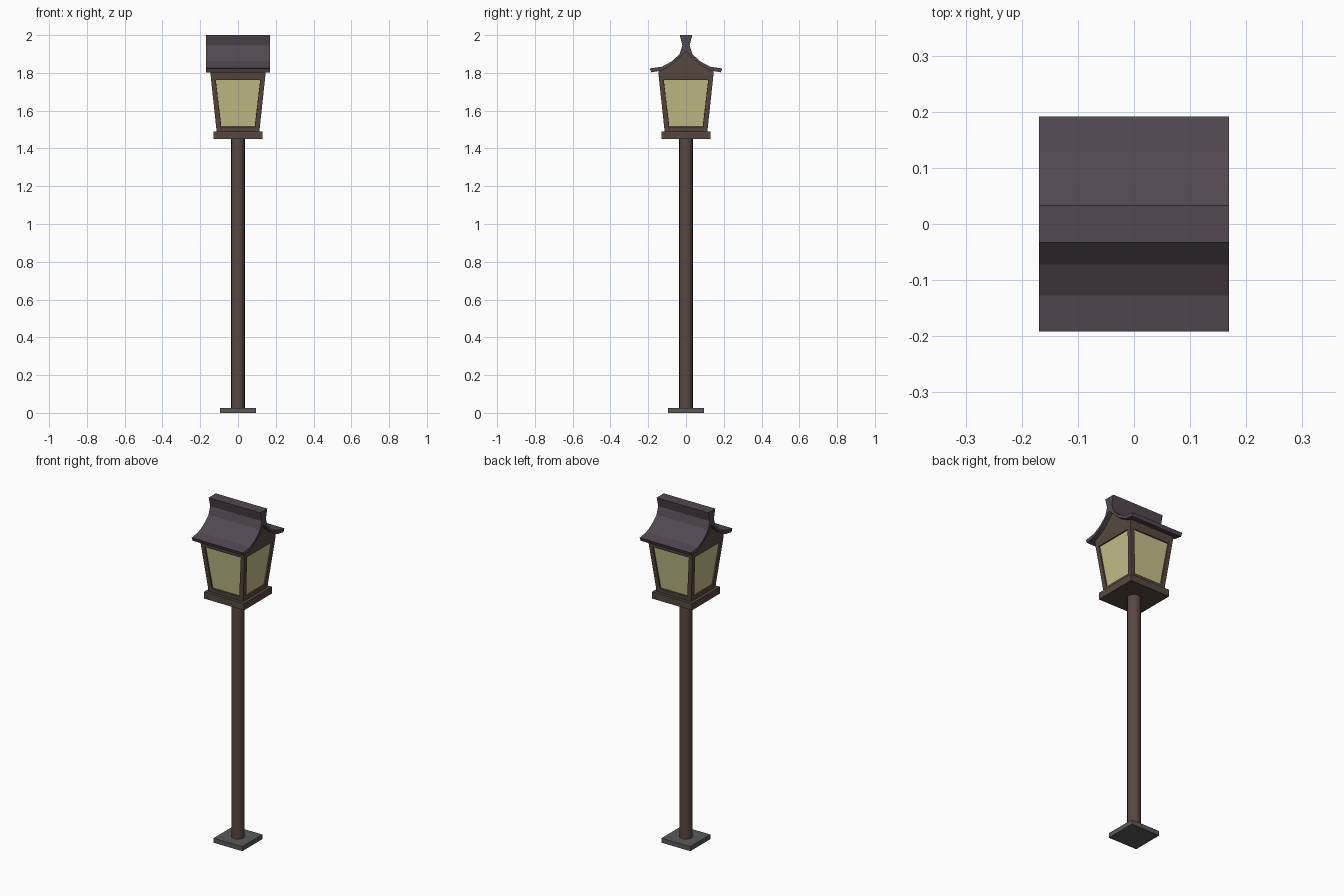
import bpy, bmesh

if "Cube" in bpy.data.objects:
    bpy.data.objects.remove(bpy.data.objects["Cube"])


def material(name, rgb):
    m = bpy.data.materials.new(name)
    m.diffuse_color = (*rgb, 1)
    m.use_nodes = True
    m.node_tree.nodes["Principled BSDF"].inputs["Base Color"].default_value = m.diffuse_color
    return m


wood = material("dark_wood", (0.095, 0.064, 0.053))
tile = material("roof_tile", (0.085, 0.066, 0.082))
glass = material("lamp_glass", (0.55, 0.52, 0.25))
stone = material("dark_stone", (0.1, 0.1, 0.1))


def add_object(name, bm, *mats):
    bmesh.ops.recalc_face_normals(bm, faces=bm.faces[:])
    mesh = bpy.data.meshes.new(name)
    bm.to_mesh(mesh)
    bm.free()
    for m in mats:
        mesh.materials.append(m)
    ob = bpy.data.objects.new(name, mesh)
    bpy.context.collection.objects.link(ob)
    return ob


def box(name, half, z0, z1, mat):
    bpy.ops.mesh.primitive_cube_add(size=1, location=(0, 0, (z0 + z1) / 2))
    ob = bpy.context.object
    ob.name = name
    ob.scale = (2 * half, 2 * half, z1 - z0)
    ob.data.materials.append(mat)


def prism(name, profile, half_x, mat):
    """Extrude a closed (y, z) outline along x."""
    bm = bmesh.new()
    face = bm.faces.new([bm.verts.new((-half_x, y, z)) for y, z in profile])
    ext = bmesh.ops.extrude_face_region(bm, geom=[face])["geom"]
    bmesh.ops.translate(bm, vec=(2 * half_x, 0, 0),
                        verts=[v for v in ext if isinstance(v, bmesh.types.BMVert)])
    add_object(name, bm, mat)


def mirrored(half):
    """Complete an outline given from the +y side, top to bottom."""
    return half + [(-y, z) for y, z in reversed(half) if y > 0]


# Foot plate, post and lantern tray
box("foot_plate", 0.094, 0, 0.027, stone)
bpy.ops.mesh.primitive_cylinder_add(vertices=16, radius=0.036, depth=1.43,
                                    location=(0, 0, 0.74))
post = bpy.context.object
post.name = "post"
post.data.materials.append(wood)
bpy.ops.object.shade_smooth_by_angle()
box("lantern_tray", 0.131, 1.45, 1.49, wood)

# Lantern housing: flared box with a recessed pane on each side
bm = bmesh.new()
bmesh.ops.create_cube(bm, size=2)
for v in bm.verts:
    top = v.co.z > 0
    half = 0.145 if top else 0.113
    v.co = (v.co.x * half, v.co.y * half, 1.787 if top else 1.488)
bm.normal_update()
sides = [f for f in bm.faces if abs(f.normal.z) < 0.5]
bmesh.ops.inset_individual(bm, faces=sides, thickness=0.036)
bmesh.ops.inset_individual(bm, faces=sides, thickness=0.0005, depth=-0.008)
for f in sides:
    f.material_index = 1
add_object("lantern_housing", bm, wood, glass)

# Gable filling the space under the curved roof
under = [(0.034, 1.882), (0.072, 1.844), (0.127, 1.813)]
prism("gable", mirrored([(0, 1.915), *under, (0.147, 1.81), (0.145, 1.786)]),
      0.145, wood)

# Curved roof with a flared ridge
upper = [(0.033, 2.0), (0.019, 1.945), (0.034, 1.9), (0.072, 1.863),
         (0.127, 1.833), (0.192, 1.823)]
prism("roof", mirrored(upper + [(0.184, 1.803)] + under[::-1] + [(0, 1.915)]),
      0.169, tile)
